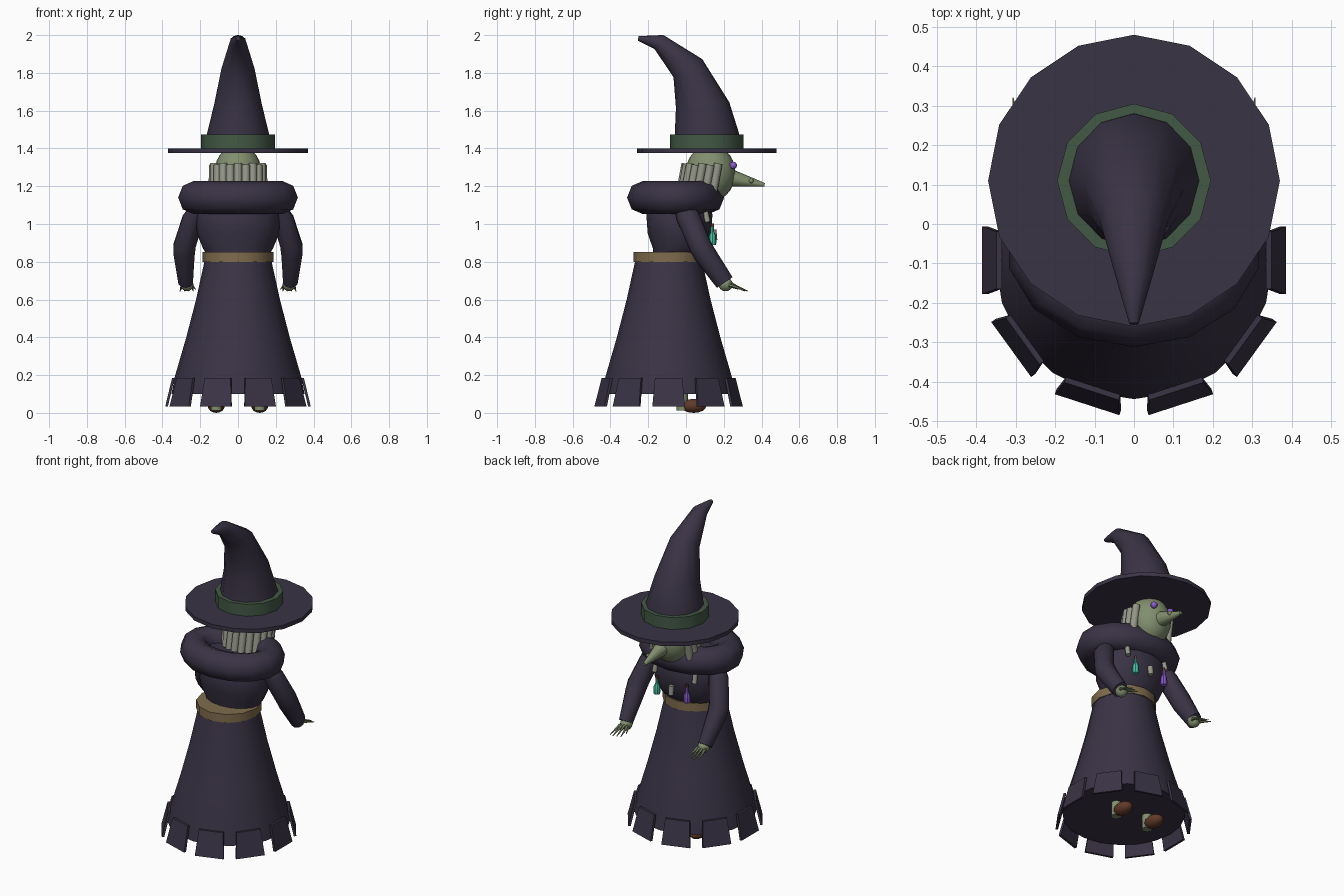
import bpy, bmesh, math
from mathutils import Vector, Matrix

if "Cube" in bpy.data.objects:
    bpy.data.objects.remove(bpy.data.objects["Cube"])


def mat(name, r, g, b):
    m = bpy.data.materials.new(name)
    m.diffuse_color = (r, g, b, 1)
    m.use_nodes = True
    m.node_tree.nodes["Principled BSDF"].inputs["Base Color"].default_value = m.diffuse_color
    return m


CLOTH = mat("dark_purple_cloth", .042, .033, .06)
GREEN = mat("band_green", .055, .1, .058)
SKIN = mat("skin_green", .22, .27, .155)
HAIR = mat("grey_hair", .3, .31, .25)
TAN = mat("belt_tan", .215, .15, .075)
BROWN = mat("boot_brown", .12, .042, .022)
TEAL = mat("teal_glass", .06, .55, .38)
VIOLET = mat("violet_glass", .25, .1, .6)


def finish(name, bm, m, angle=40):
    bmesh.ops.recalc_face_normals(bm, faces=bm.faces)
    me = bpy.data.meshes.new(name)
    bm.to_mesh(me)
    bm.free()
    me.materials.append(m)
    ob = bpy.data.objects.new(name, me)
    bpy.context.collection.objects.link(ob)
    bpy.ops.object.select_all(action='DESELECT')
    ob.select_set(True)
    bpy.context.view_layer.objects.active = ob
    if angle:
        bpy.ops.object.shade_smooth_by_angle(angle=math.radians(angle))
    return ob


def loft(name, m, rings, n=12, angle=40):
    """rings: (centre, x radius, depth radius, tilt about x); the first vertex faces +y."""
    bm = bmesh.new()
    loops = []
    for c, rx, ry, tilt in rings:
        rot = Matrix.Rotation(tilt, 3, 'X')
        loops.append([bm.verts.new(Vector(c) + rot @ Vector((rx * math.sin(a), ry * math.cos(a), 0)))
                      for a in (i * math.tau / n for i in range(n))])
    for a, b in zip(loops, loops[1:]):
        for i in range(n):
            bm.faces.new((a[i], a[(i + 1) % n], b[(i + 1) % n], b[i]))
    bm.faces.new(loops[0])
    bm.faces.new(loops[-1])
    return finish(name, bm, m, angle)


def rod(name, m, p, q, r1, r2, n=8):
    """Tapered cylinder between two points."""
    p, q = Vector(p), Vector(q)
    d = q - p
    bm = bmesh.new()
    bmesh.ops.create_cone(bm, cap_ends=True, segments=n, radius1=r1, radius2=r2, depth=d.length,
                          matrix=Matrix.Translation((p + q) / 2) @ d.to_track_quat('Z', 'Y').to_matrix().to_4x4())
    return finish(name, bm, m, 50)


def ball(name, m, c, r, u=16, v=10):
    bm = bmesh.new()
    bmesh.ops.create_uvsphere(bm, u_segments=u, v_segments=v, radius=1,
                              matrix=Matrix.Translation(c) @ Matrix.Diagonal((*r, 1)))
    return finish(name, bm, m, 60)


# Hat: brim, band and bent cone
HY = .11
loft("hat_brim", CLOTH, [((0, HY, z), .37, .37, 0) for z in (1.375, 1.4)], 16)
loft("hat_band", GREEN, [((0, HY, z), .195, .195, 0) for z in (1.4, 1.475)], 12)
loft("hat_cone", CLOTH, [((0, HY, 1.4), .175, .175, 0),
                         ((0, HY, 1.475), .165, .17, .05),
                         ((0, .088, 1.63), .127, .142, .1),
                         ((0, .01, 1.825), .087, .09, .56),
                         ((0, -.143, 1.963), .044, .044, 1.02),
                         ((0, -.253, 1.983), .012, .012, 1.35)], 12, 60)

# Head, nose, wart and eyes
ball("head", SKIN, (0, .13, 1.27), (.125, .132, .15), 20, 14)
rod("nose", SKIN, (0, .23, 1.245), (0, .416, 1.207), .048, .01, 10)
ball("wart", SKIN, (.022, .345, 1.228), (.013, .013, .013), 8, 6)
for s in (-1, 1):
    ball("eye", VIOLET, (s * .06, .25, 1.31), (.02, .02, .02), 10, 8)

# Hair strands in an arc around the back of the head
for i in range(13):
    a = math.radians(-108 + 18 * i)
    x, y = .132 * math.sin(a), .12 - .132 * math.cos(a)
    rod("hair_strand", HAIR, (x * 1.02, y - .03, 1.1), (x, y + .01, 1.32 - .008 * (i % 2)), .022, .022, 8)

# Rolled collar
bm = bmesh.new()
N, K = 14, 8
grid = []
for i in range(N):
    a = math.tau * i / N
    grid.append([])
    for k in range(K):
        b = math.tau * k / K
        t = .085 * math.cos(b)
        grid[i].append(bm.verts.new(((.24 + t) * math.sin(a), -.055 + (.172 + t) * math.cos(a),
                                     1.14 + .088 * math.sin(b))))
for i in range(N):
    for k in range(K):
        j, l = (i + 1) % N, (k + 1) % K
        bm.faces.new((grid[i][k], grid[j][k], grid[j][l], grid[i][l]))
finish("collar", bm, CLOTH, 60)

# Torso
loft("torso", CLOTH, [((0, -.06, .81), .15, .11, 0), ((0, -.04, .87), .185, .135, 0),
                      ((0, -.035, .95), .218, .168, 0), ((0, -.035, 1.05), .22, .175, 0),
                      ((0, -.03, 1.15), .18, .14, 0)], 16, 60)

# Belt and skirt
SY = -.092
loft("belt", TAN, [((0, SY, z), .187, .187, 0) for z in (.8, .853)], 12)
loft("skirt", CLOTH, [((0, SY, z), r, r, 0)
                      for z, r in ((.81, .176), (.6, .222), (.4, .274), (.19, .335), (.1, .352))], 20)

# Ragged hem flaps, ten around the skirt
for i in range(10):
    rot = Matrix.Rotation(math.radians(36 * i), 4, 'Z')
    bm = bmesh.new()
    bmesh.ops.create_cube(bm, size=1)
    for v in bm.verts:
        low = v.co.z < 0
        r = (.378 if low else .342) + v.co.x * .014
        v.co = rot @ Vector((r, v.co.y * (.172 if low else .145), .035 if low else .185))
        v.co.y += SY
    finish("hem_flap", bm, CLOTH, 0)

for s in (-1, 1):
    # Sleeves
    loft("sleeve", CLOTH, [((s * .2, -.01, 1.1), .05, .055, .2),
                           ((s * .235, .01, 1.04), .06, .062, .3),
                           ((s * .283, .075, .885), .062, .06, .5),
                           ((s * .285, .1, .84), .058, .06, .55),
                           ((s * .277, .205, .69), .04, .05, .6)], 10, 60)
    # Hand with thin pointed fingers
    ball("hand", SKIN, (s * .27, .21, .68), (.036, .038, .036), 10, 8)
    for k in range(4):
        x = .245 + .017 * k
        knuckle = (s * x, .24, .683 - .004 * abs(k - 1))
        rod("finger_base", SKIN, (s * (.255 + .01 * k), .2, .68), knuckle, .012, .01, 6)
        rod("finger", SKIN, knuckle, (s * (.238 + .023 * k), .328 - .008 * abs(k - 2), .645), .009, .002, 6)
    rod("thumb", SKIN, (s * .25, .21, .68), (s * .225, .275, .655), .01, .002, 6)
    # Feet
    ball("boot", BROWN, (s * .115, .04, .037), (.045, .068, .037), 12, 8)
    rod("ankle", SKIN, (s * .115, -.02, .012), (s * .115, -.02, .15), .03, .03, 10)
    # Potion bottles hung on the chest
    glass = TEAL if s > 0 else VIOLET
    bx, by = s * .105, .14
    loft("bottle", glass, [((bx, by, z), r, r, 0)
                           for z, r in ((.89, .018), (.9, .021), (.938, .019), (.958, .009), (.985, .009))], 8)
    rod("cork", BROWN, (bx, by, .983), (bx, by, 1.003), .008, .008, 8)
    # Small side charms
    rod("side_charm", HAIR, (s * .14, .115, 1.01), (s * .135, .1, 1.08), .015, .015, 8)
rod("centre_charm", HAIR, (0, .15, .915), (0, .145, .97), .016, .016, 8)
